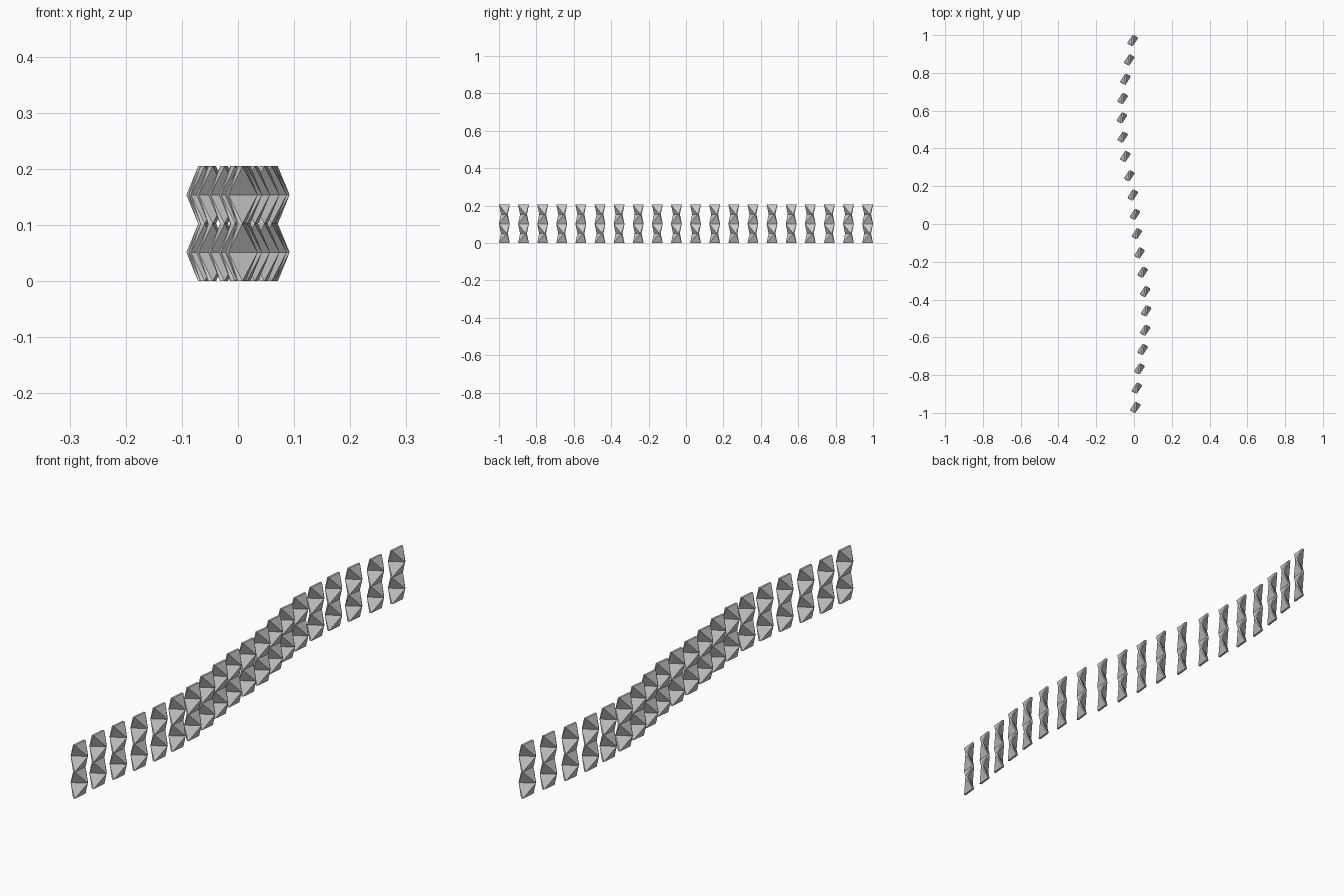
import bpy, bmesh, math

if "Cube" in bpy.data.objects:
    bpy.data.objects.remove(bpy.data.objects["Cube"])

# Sideways offset of each pillar along the wavy row, front to back
OFFSETS = [.007, .015, .029, .046, .059, .064, .059, .046, .029, .015,
           .005, -.006, -.025, -.046, -.060, -.064, -.060, -.046, -.025, -.007]
LEVELS = [0, .0515, .1025, .154, .205]


def ring(level):
    """Thin rectangle that swaps direction at every second level."""
    i = LEVELS.index(level)
    length, width, deg = (.0285, .004, 84) if i % 2 == 0 else (.030, .004, 30)
    c, s = math.cos(math.radians(deg)), math.sin(math.radians(deg))
    return [(u * length * c - v * width * s, u * length * s + v * width * c, level)
            for u, v in ((-1, -1), (1, -1), (1, 1), (-1, 1))]


# Faceted pillar: a hull between each pair of neighbouring rectangles
bm = bmesh.new()
for lo, hi in zip(LEVELS, LEVELS[1:]):
    verts = [bm.verts.new(p) for p in ring(lo) + ring(hi)]
    bmesh.ops.convex_hull(bm, input=verts)

# Remove the hidden caps between segments and weld the column
inner = [f for f in bm.faces
         if max(v.co.z for v in f.verts) - min(v.co.z for v in f.verts) < 1e-5
         and .01 < f.verts[0].co.z < .2]
bmesh.ops.delete(bm, geom=inner, context='FACES_ONLY')
bmesh.ops.remove_doubles(bm, verts=bm.verts[:], dist=1e-5)
bmesh.ops.recalc_face_normals(bm, faces=bm.faces[:])
mesh = bpy.data.meshes.new("pillar")
bm.to_mesh(mesh)
bm.free()

# Row of pillars
for i, x in enumerate(OFFSETS):
    ob = bpy.data.objects.new(f"pillar_{i + 1}", mesh)
    ob.location = (x, -.971 + i * 1.942 / 19, 0)
    bpy.context.collection.objects.link(ob)
